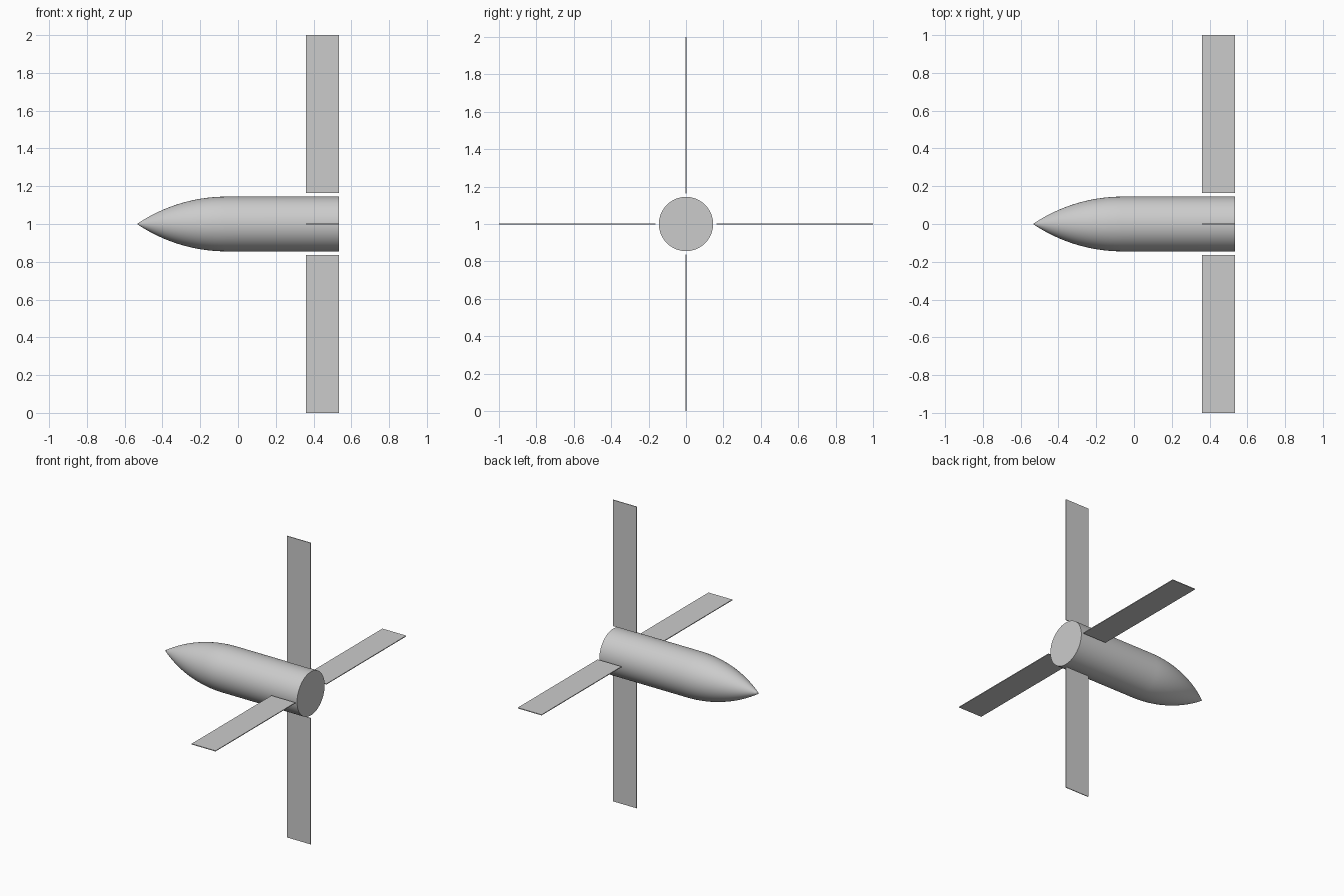
import bpy
import bmesh
from math import pi, sqrt
from mathutils import Matrix, Vector

cube = bpy.data.objects.get("Cube")
if cube:
    bpy.data.objects.remove(cube, do_unlink=True)

TIP, SHOULDER, TAIL = -0.535, -0.06, 0.535
RADIUS, CENTRE_Z = 0.145, 1.0
FIN_FRONT, FIN_ROOT, FIN_TIP, FIN_THICK = 0.36, 0.163, 1.0, 0.005

grey = bpy.data.materials.new("plain grey")
grey.use_nodes = True
COLOUR = (0.6, 0.6, 0.6, 1)
grey.diffuse_color = COLOUR
grey.node_tree.nodes["Principled BSDF"].inputs["Base Color"].default_value = COLOUR


def add_object(name, bm):
    bmesh.ops.recalc_face_normals(bm, faces=bm.faces)
    mesh = bpy.data.meshes.new(name)
    bm.to_mesh(mesh)
    bm.free()
    mesh.materials.append(grey)
    obj = bpy.data.objects.new(name, mesh)
    obj.location.z = CENTRE_Z
    bpy.context.collection.objects.link(obj)
    return obj


# Body: tangent ogive nose running into a straight tube with a flat tail
length = SHOULDER - TIP
arc = (RADIUS ** 2 + length ** 2) / (2 * RADIUS)
steps = 24
profile = []
for i in range(steps + 1):
    x = TIP + length * i / steps
    r = sqrt(arc ** 2 - (SHOULDER - x) ** 2) + RADIUS - arc
    profile.append((x, max(r, 0)))
profile += [(TAIL, RADIUS), (TAIL, 0)]

bm = bmesh.new()
verts = [bm.verts.new((x, 0, r)) for x, r in profile]
edges = [bm.edges.new(pair) for pair in zip(verts, verts[1:])]
bmesh.ops.spin(bm, geom=verts + edges, cent=(0, 0, 0), axis=(1, 0, 0),
               angle=2 * pi, steps=64, use_duplicate=False)
bmesh.ops.remove_doubles(bm, verts=bm.verts, dist=0.0001)
body = add_object("body", bm)
bpy.ops.object.select_all(action="DESELECT")
body.select_set(True)
bpy.context.view_layer.objects.active = body
bpy.ops.object.shade_smooth_by_angle(angle=pi / 6)

# Fins: four thin rectangular plates standing just clear of the tail
size = Vector((TAIL - FIN_FRONT, FIN_THICK, FIN_TIP - FIN_ROOT))
middle = Vector(((TAIL + FIN_FRONT) / 2, 0, (FIN_TIP + FIN_ROOT) / 2))
for i, name in enumerate(("top_fin", "front_fin", "bottom_fin", "back_fin")):
    bm = bmesh.new()
    place = (Matrix.Rotation(i * pi / 2, 4, "X") @ Matrix.Translation(middle)
             @ Matrix.Diagonal(size).to_4x4())
    bmesh.ops.create_cube(bm, size=1, matrix=place)
    add_object(name, bm)
